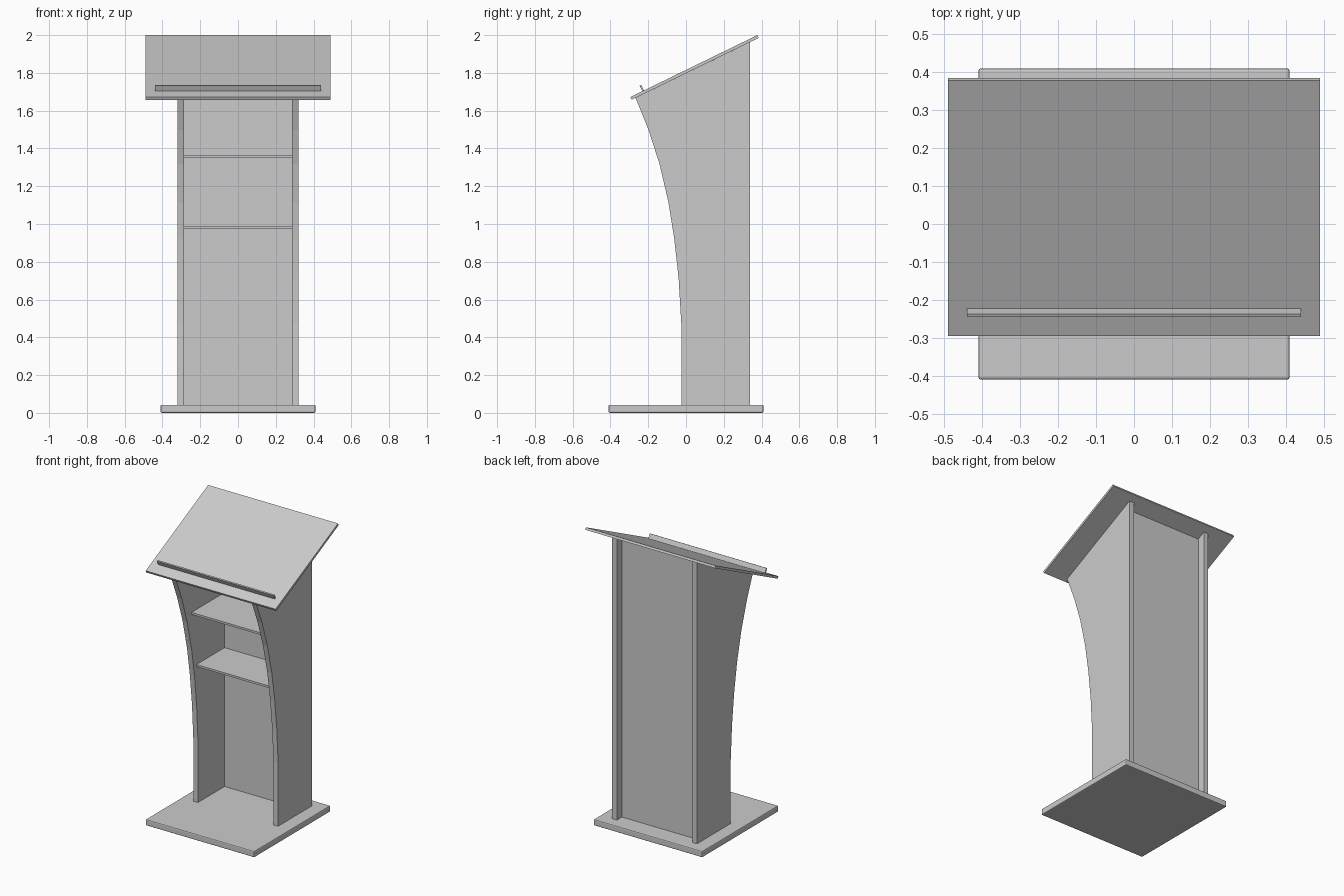
import bpy, bmesh
from math import radians, sin, cos, atan

if "Cube" in bpy.data.objects:
    bpy.data.objects.remove(bpy.data.objects["Cube"])


def prism(name, profile, x0, x1, bevel=0.0):
    """Extrude a (y, z) profile from x0 to x1."""
    bm = bmesh.new()
    face = bm.faces.new([bm.verts.new((x0, y, z)) for y, z in profile])
    ext = bmesh.ops.extrude_face_region(bm, geom=[face])["geom"]
    verts = [g for g in ext if isinstance(g, bmesh.types.BMVert)]
    bmesh.ops.translate(bm, verts=verts, vec=(x1 - x0, 0, 0))
    bmesh.ops.recalc_face_normals(bm, faces=bm.faces)
    mesh = bpy.data.meshes.new(name)
    bm.to_mesh(mesh)
    bm.free()
    obj = bpy.data.objects.new(name, mesh)
    bpy.context.collection.objects.link(obj)
    if bevel:
        mod = obj.modifiers.new("rounded_edges", "BEVEL")
        mod.width, mod.segments = bevel, 2
    return obj


def rect(y0, y1, z0, z1):
    return [(y0, z0), (y1, z0), (y1, z1), (y0, z1)]


BASE_TOP = 0.043
TILT = atan(0.487)
UP = (-sin(TILT), cos(TILT))        # normal of the tilted top, in (y, z)
FRONT, BACK = (-0.295, 1.672), (0.378, 2.0)
TOP_T = 0.016


def offset(p, d):
    return (p[0] + UP[0] * d, p[1] + UP[1] * d)


def underside(y):
    f = offset(FRONT, -TOP_T)
    return f[1] + (y - f[0]) * 0.487


# Base plate
prism("base_plate", rect(-0.41, 0.41, 0, BASE_TOP), -0.41, 0.41, 0.007)

# Side panels with a curved front edge
side = [(0.338, BASE_TOP), (0.338, underside(0.338)), (-0.267, underside(-0.267)),
        (-0.198, 1.497), (-0.14, 1.317), (-0.093, 1.115), (-0.062, 0.92),
        (-0.039, 0.71), (-0.025, 0.475), (-0.025, BASE_TOP)]
for label, s in (("left", -1), ("right", 1)):
    prism(label + "_side_panel", side, s * 0.285, s * 0.32)

# Back panel, set in from the rear edges and reaching the sloped top
prism("back_panel", [(0.262, BASE_TOP), (0.284, BASE_TOP),
                     (0.284, underside(0.284)), (0.262, underside(0.262))], -0.285, 0.285)

# Shelves
for label, y, z in (("lower", -0.04, 0.976), ("upper", -0.094, 1.352)):
    prism(label + "_shelf", rect(y, 0.262, z, z + 0.014), -0.285, 0.285)

# Sloped reading surface
prism("reading_top", [FRONT, BACK, offset(BACK, -TOP_T), offset(FRONT, -TOP_T)], -0.49, 0.49)

# Paper stop standing square to the reading surface
a = (-0.231, FRONT[1] + (-0.231 - FRONT[0]) * 0.487)
b = (a[0] + 0.009 * cos(TILT), a[1] + 0.009 * sin(TILT))
prism("paper_stop", [a, b, offset(b, 0.033), offset(a, 0.033)], -0.44, 0.44)
